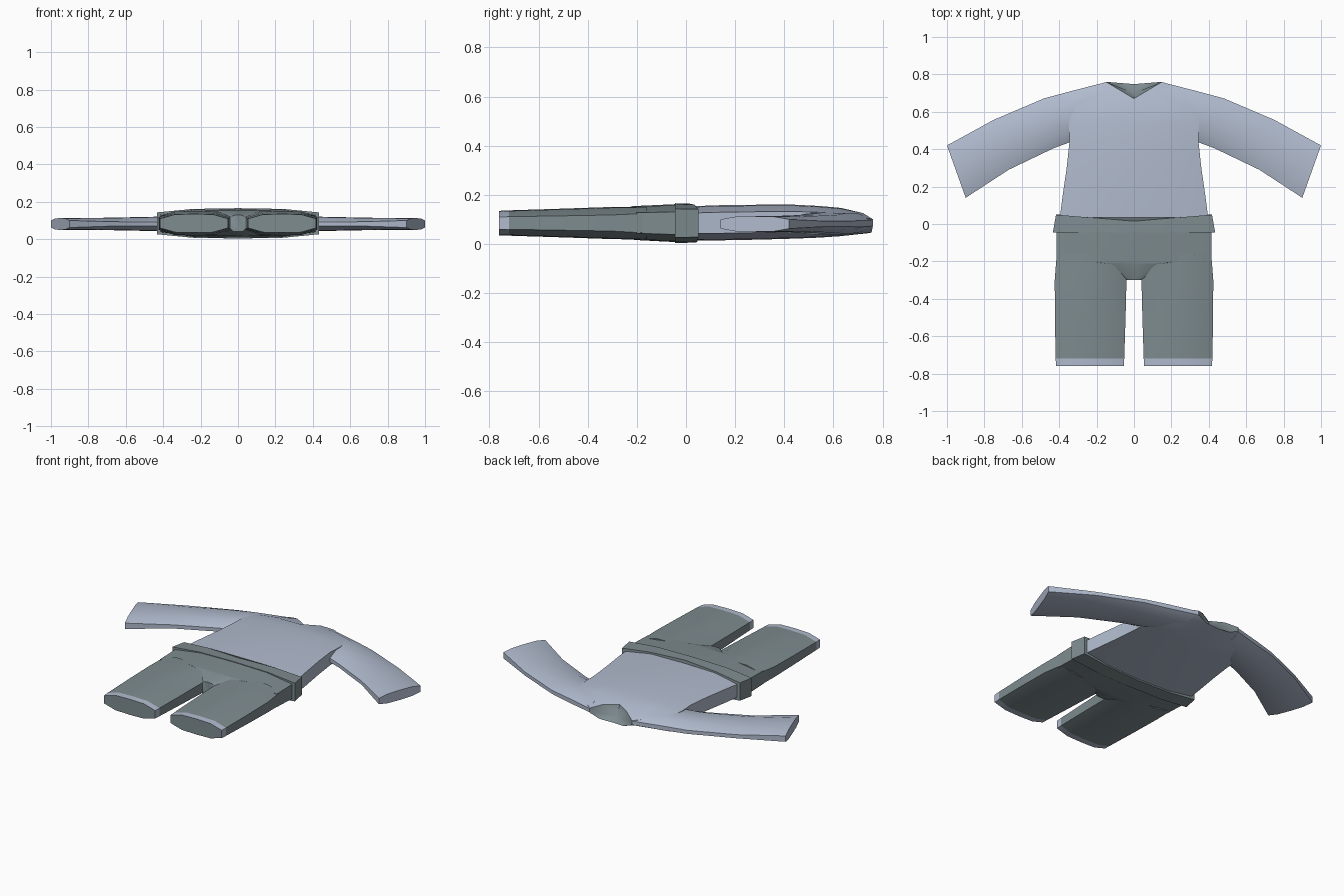
import bpy, bmesh, math

if "Cube" in bpy.data.objects:
    bpy.data.objects.remove(bpy.data.objects["Cube"])

def material(name, rgb):
    m = bpy.data.materials.new(name)
    m.diffuse_color = (*rgb, 1)
    m.use_nodes = True
    m.node_tree.nodes["Principled BSDF"].inputs["Base Color"].default_value = m.diffuse_color
    return m

SHIRT = material("pale blue cloth", (0.44, 0.50, 0.62))
PANTS = material("grey green cloth", (0.21, 0.262, 0.28))

def ring(a, b, zlo, zhi, side=0.6, dip_hi=0.0, dip_lo=0.0):
    """Flattened ten-point section from a to b; dips lower its middle in y."""
    mid, half = (zlo + zhi) / 2, (zhi - zlo) / 2
    pts = []
    for sign, ts, dip in ((1, (0, .22, .5, .78, 1), dip_hi),
                          (-1, (1, .78, .5, .22, 0), dip_lo)):
        for t in ts:
            edge = abs(2 * t - 1)
            h = side if edge == 1 else (0.95 if edge > .1 else 1.0)
            pts.append((a[0] + (b[0] - a[0]) * t,
                        a[1] + (b[1] - a[1]) * t - dip * (1 - edge),
                        mid + sign * half * h))
    return pts

def loft(name, rings, mats, last_cap=0, trim=None, centre=None, mirror=False):
    """Skin the rings, cap both ends; trim = (segment index, material index)."""
    bm = bmesh.new()
    rows = [[bm.verts.new(p) for p in r] for r in rings]
    n = len(rows[0])
    for s, (r0, r1) in enumerate(zip(rows, rows[1:])):
        for i in range(n):
            f = bm.faces.new((r0[i], r0[(i + 1) % n], r1[(i + 1) % n], r1[i]))
            if trim and s == trim[0]:
                f.material_index = trim[1]
    bm.faces.new(rows[0][::-1])
    if centre:
        c = bm.verts.new(centre)
        caps = [bm.faces.new((rows[-1][i], rows[-1][(i + 1) % n], c)) for i in range(n)]
    else:
        caps = [bm.faces.new(rows[-1])]
    for f in caps:
        f.material_index = last_cap
    bmesh.ops.recalc_face_normals(bm, faces=bm.faces)
    me = bpy.data.meshes.new(name)
    bm.to_mesh(me)
    bm.free()
    for m in mats:
        me.materials.append(m)
    ob = bpy.data.objects.new(name, me)
    bpy.context.collection.objects.link(ob)
    bpy.ops.object.select_all(action='DESELECT')
    ob.select_set(True)
    bpy.context.view_layer.objects.active = ob
    bpy.ops.object.shade_smooth_by_angle(angle=math.radians(50))
    if mirror:
        mod = ob.modifiers.new("mirror", 'MIRROR')
        mod.use_mirror_merge = False
    return ob

def across(y, w, zlo, zhi, **k):
    return ring((-w, y), (w, y), zlo, zhi, **k)

# Shirt body with V neck and dark lining
loft("shirt_body", [
    across(-0.03, .405, .015, .152),
    across(0.14, .383, .015, .158),
    across(0.30, .360, .018, .160),
    across(0.44, .345, .022, .160),
    across(0.54, .347, .026, .155),
    across(0.63, .330, .032, .147),
    across(0.76, .150, .045, .128, side=.35, dip_hi=.09, dip_lo=.012),
], [SHIRT, PANTS], last_cap=1, centre=(0, .70, .07))

# Drooping sleeves
loft("sleeves", [
    ring((.155, .53), (.155, .757), .045, .125, side=.3),
    ring((.335, .44), (.33, .712), .038, .128, side=.3),
    ring((.43, .405), (.48, .672), .044, .120, side=.3),
    ring((.67, .290), (.75, .557), .049, .115, side=.35),
    ring((.90, .140), (1.0, .420), .050, .113, side=.6),
], [SHIRT], mirror=True)

# Trouser hips with flared waistband and narrow crotch
loft("trouser_hips", [
    across(-0.30, .045, .040, .130),
    across(-0.215, .200, .018, .155),
    across(-0.20, .414, .016, .155),
    across(-0.045, .415, .008, .162),
    across(-0.045, .434, .004, .166, side=.72),
    across(0.05, .417, .006, .164, side=.72, dip_hi=.035, dip_lo=.01),
], [PANTS])

# Trouser legs with pale hem
loft("trouser_legs", [
    ring((.0, -.16), (.413, -.16), .018, .152),
    ring((.04, -.30), (.424, -.30), .020, .151, side=.5),
    ring((.045, -.50), (.423, -.50), .027, .144, side=.5),
    ring((.052, -.72), (.419, -.72), .034, .137, side=.5),
    ring((.054, -.76), (.417, -.76), .035, .135, side=.5),
], [PANTS, SHIRT], trim=(3, 1), mirror=True)
